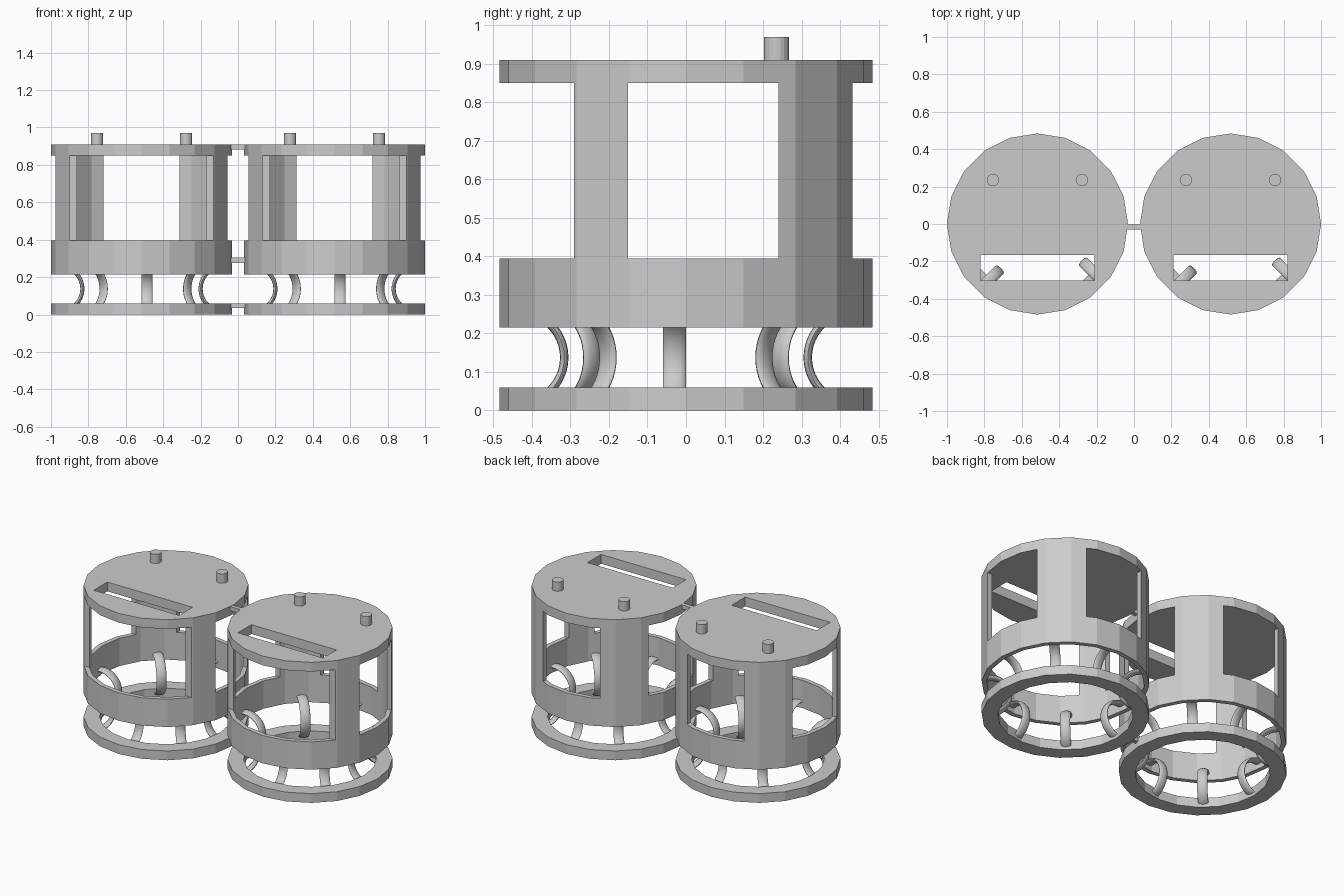
import bpy
import bmesh
from math import sin, cos, pi, radians
from mathutils import Matrix, Vector

if "Cube" in bpy.data.objects:
    bpy.data.objects.remove(bpy.data.objects["Cube"], do_unlink=True)

grey = bpy.data.materials.new("plain grey")
grey.use_nodes = True
grey.diffuse_color = (0.6, 0.6, 0.6, 1)
grey.node_tree.nodes["Principled BSDF"].inputs["Base Color"].default_value = grey.diffuse_color

OUTER, WALL_IN, BASE_IN = 0.484, 0.455, 0.39
SIDES = 20


def finish(name, bm):
    bmesh.ops.recalc_face_normals(bm, faces=bm.faces)
    mesh = bpy.data.meshes.new(name)
    bm.to_mesh(mesh)
    bm.free()
    mesh.materials.append(grey)
    ob = bpy.data.objects.new(name, mesh)
    bpy.context.collection.objects.link(ob)
    return ob


def box(name, x0, x1, y0, y1, z0, z1):
    bm = bmesh.new()
    size = Matrix.Diagonal((x1 - x0, y1 - y0, z1 - z0, 1))
    centre = Matrix.Translation(((x0 + x1) / 2, (y0 + y1) / 2, (z0 + z1) / 2))
    bmesh.ops.create_cube(bm, size=1, matrix=centre @ size)
    return finish(name, bm)


def cylinder(name, r, x, y, z0, z1, sides):
    bm = bmesh.new()
    bmesh.ops.create_cone(bm, cap_ends=True, segments=sides, radius1=r, radius2=r,
                          depth=z1 - z0, matrix=Matrix.Translation((x, y, (z0 + z1) / 2)))
    return finish(name, bm)


def loft(bm, rings, closed):
    """Skin a list of equal vertex rings."""
    loops = [[bm.verts.new(p) for p in ring] for ring in rings]
    pairs = list(zip(loops, loops[1:]))
    if closed:
        pairs.append((loops[-1], loops[0]))
    else:
        bm.faces.new(loops[0])
        bm.faces.new(loops[-1])
    for a, b in pairs:
        for i in range(len(a)):
            j = (i + 1) % len(a)
            bm.faces.new((a[i], a[j], b[j], b[i]))


def tube(name, x, r_in, z0, z1):
    bm = bmesh.new()
    section = ((OUTER, z0), (OUTER, z1), (r_in, z1), (r_in, z0))
    angles = [2 * pi * i / SIDES for i in range(SIDES)]
    loft(bm, [[(x + r * cos(a), r * sin(a), z) for r, z in section] for a in angles], True)
    return finish(name, bm)


def cut(ob, cutters):
    bpy.context.view_layer.objects.active = ob
    for cutter in cutters:
        cutter.hide_render = True
        mod = ob.modifiers.new("opening", 'BOOLEAN')
        mod.operation = 'DIFFERENCE'
        mod.solver = 'EXACT'
        mod.object = cutter
        bpy.ops.object.modifier_apply(modifier=mod.name)
        bpy.data.objects.remove(cutter, do_unlink=True)


def rib(name, x, angle, side):
    """Bowed rib joining base and wall; each opposite pair is shifted the same way."""
    out = Vector((cos(angle), sin(angle), 0))
    shift = Vector((sin(angle), -cos(angle), 0))
    bow, centre_r, half_thick, half_wide = 0.119, 0.435, 0.011, 0.03
    rings = []
    steps = 24
    for i in range(steps + 1):
        t = radians(-98 + 196 * i / steps)
        ring = []
        for k in range(12):
            s = 2 * pi * k / 12
            rad = bow + half_thick * cos(s)
            ring.append(Vector((x, 0, 0.1375 + rad * sin(t)))
                        + out * side * (centre_r - rad * cos(t))
                        + shift * half_wide * (1 + sin(s)))
        rings.append(ring)
    bm = bmesh.new()
    loft(bm, rings, False)
    ob = finish(name, bm)
    bpy.ops.object.select_all(action='DESELECT')
    ob.select_set(True)
    bpy.context.view_layer.objects.active = ob
    bpy.ops.object.shade_smooth_by_angle(angle=radians(50))


for label, cx in (("left", 0.516), ("right", -0.516)):
    # Base ring
    tube(label + "_base_ring", cx, BASE_IN, 0, 0.06)

    # Wall with front, side and back openings
    wall = tube(label + "_wall", cx, WALL_IN, 0.215, 0.85)
    cut(wall, [
        box("front_cutter", cx - 0.6, cx + 0.6, -0.6, -0.291, 0.395, 0.9),
        box("side_cutter", cx - 0.6, cx + 0.6, -0.15, 0.24, 0.395, 0.9),
        box("back_cutter", cx - 0.204, cx + 0.204, 0.3, 0.6, 0.395, 0.9)])

    # Lid with a slot and two pins
    lid = cylinder(label + "_lid", OUTER, cx, 0, 0.85, 0.91, SIDES)
    cut(lid, [box("slot_cutter", cx - 0.305, cx + 0.305, -0.303, -0.165, 0.8, 1)])
    for pin, dx in (("left", 0.238), ("right", -0.238)):
        cylinder(f"{label}_lid_{pin}_pin", 0.033, cx + dx, 0.235, 0.905, 0.97, 20)

    # Ribs
    for n in range(4):
        for side, end in ((1, "a"), (-1, "b")):
            rib(f"{label}_rib_{n + 1}{end}", cx, n * pi / 4, side)

# Bridges between the two holders
for name, z0, z1 in (("lower", 0.035, 0.06), ("middle", 0.275, 0.305), ("upper", 0.883, 0.909)):
    box(name + "_bridge", -0.04, 0.04, -0.03, -0.003, z0, z1)
